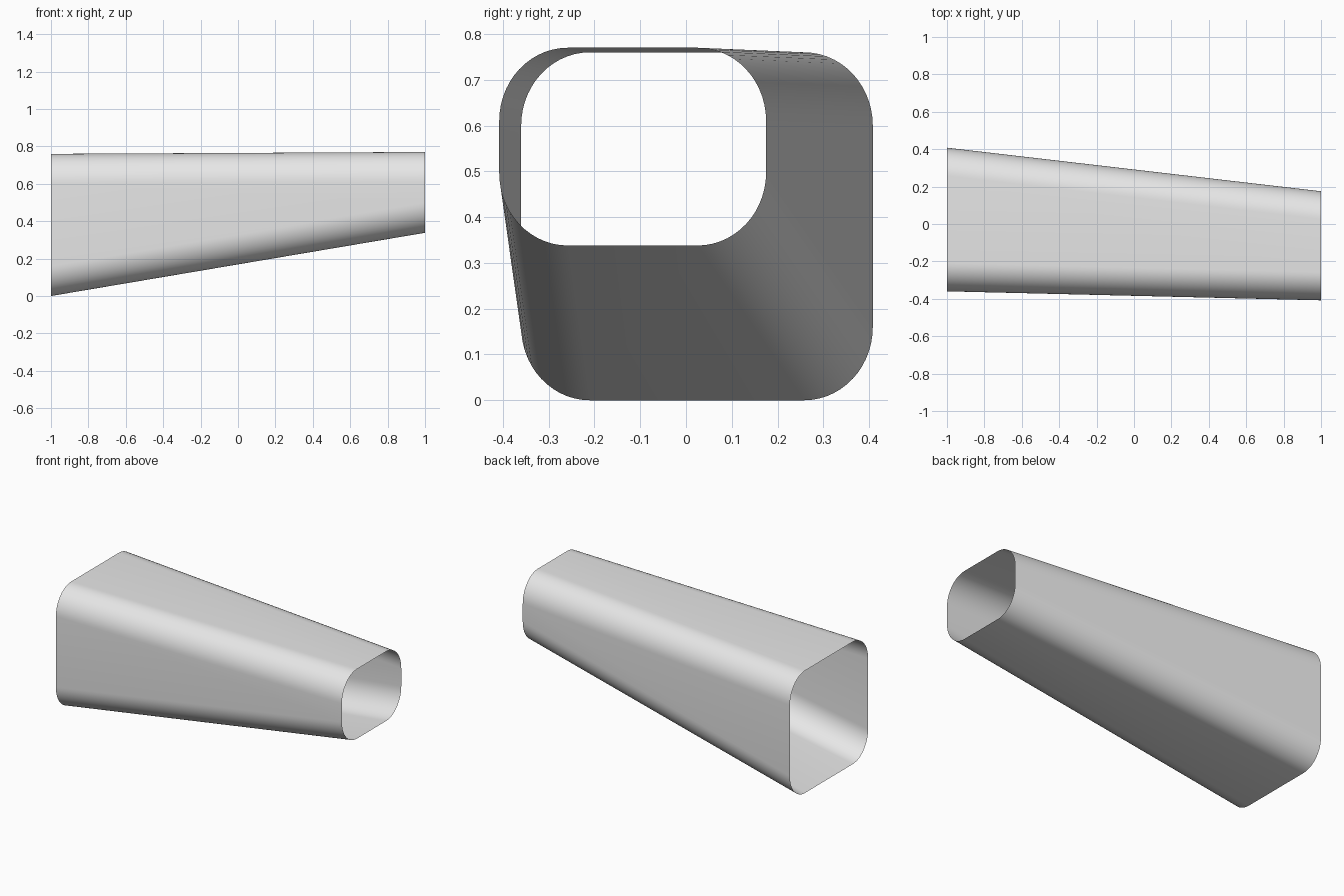
import bpy, bmesh, math

cube = bpy.data.objects.get("Cube")
if cube:
    bpy.data.objects.remove(cube, do_unlink=True)

# Plain grey sheet material
GREY = (0.8, 0.8, 0.8, 1.0)
mat = bpy.data.materials.new("light_grey")
mat.use_nodes = True
mat.diffuse_color = GREY
mat.node_tree.nodes["Principled BSDF"].inputs["Base Color"].default_value = GREY

CORNER_Y, CORNER_Z, STEPS = 0.15, 0.16, 14


def rounded_ring(bm, x, y_min, y_max, z_min, z_max):
    """Rounded rectangle of vertices in the plane at x."""
    centres = [(y_max - CORNER_Y, z_max - CORNER_Z), (y_min + CORNER_Y, z_max - CORNER_Z),
               (y_min + CORNER_Y, z_min + CORNER_Z), (y_max - CORNER_Y, z_min + CORNER_Z)]
    ring = []
    for quarter, (cy, cz) in enumerate(centres):
        for i in range(STEPS + 1):
            a = (quarter + i / STEPS) * math.pi / 2
            ring.append(bm.verts.new((x, cy + CORNER_Y * math.cos(a), cz + CORNER_Z * math.sin(a))))
    return ring


# Open tapered duct: a single-walled loft between the large and small openings
bm = bmesh.new()
large = rounded_ring(bm, -1, -0.36, 0.408, 0.0, 0.76)
small = rounded_ring(bm, 1, -0.408, 0.175, 0.338, 0.77)
count = len(large)
for i in range(count):
    j = (i + 1) % count
    bm.faces.new((large[i], small[i], small[j], large[j]))
bm.normal_update()
# Make the wall face outwards
if max(bm.faces, key=lambda f: f.calc_center_median().z).normal.z < 0:
    bmesh.ops.reverse_faces(bm, faces=bm.faces[:])

mesh = bpy.data.meshes.new("tapered_duct")
bm.to_mesh(mesh)
bm.free()
mesh.materials.append(mat)
duct = bpy.data.objects.new("tapered_duct", mesh)
bpy.context.collection.objects.link(duct)
bpy.ops.object.select_all(action="DESELECT")
duct.select_set(True)
bpy.context.view_layer.objects.active = duct
bpy.ops.object.shade_smooth_by_angle(angle=math.radians(40))
